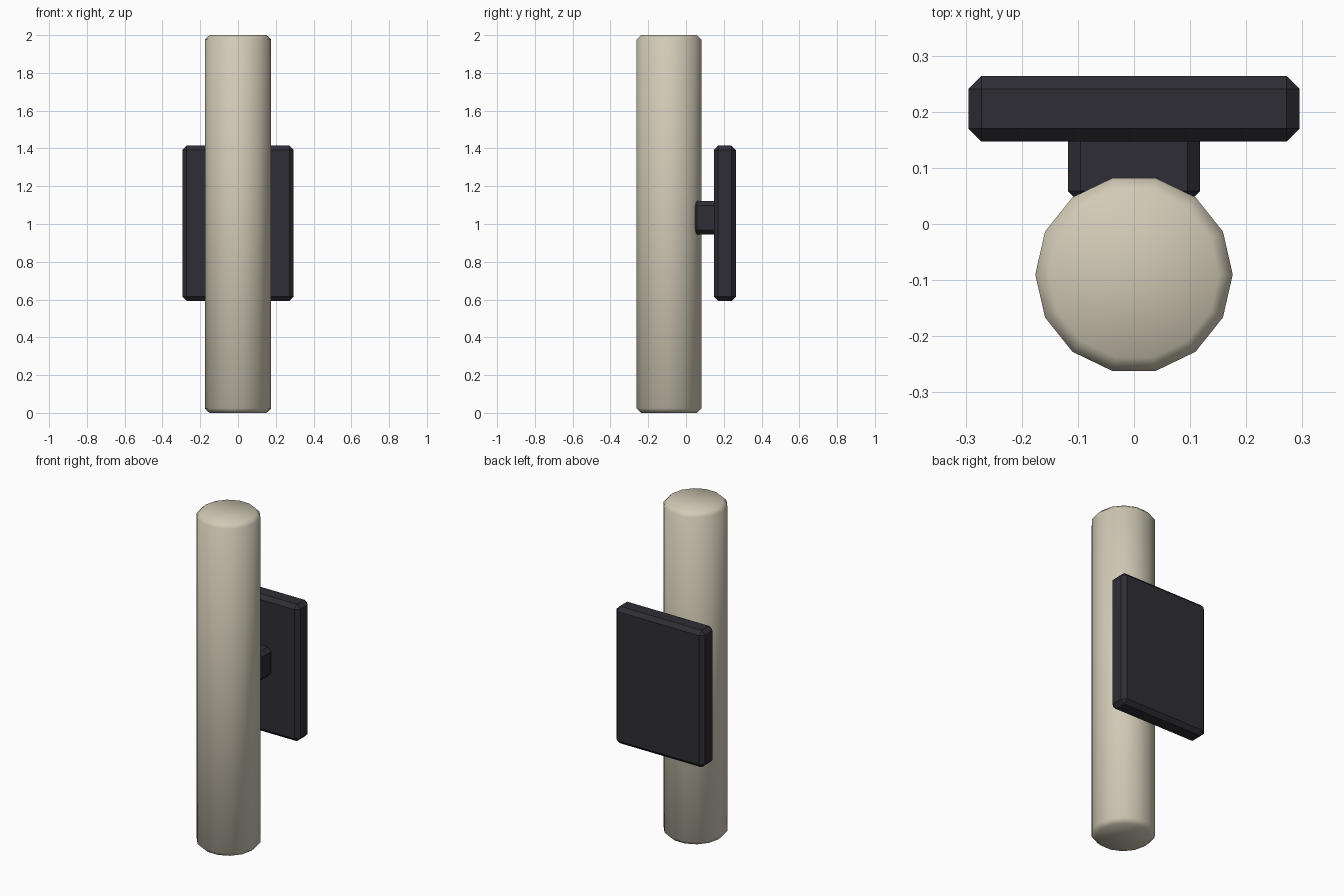
import bpy

if "Cube" in bpy.data.objects:
    bpy.data.objects.remove(bpy.data.objects["Cube"], do_unlink=True)


def material(name, rgb):
    mat = bpy.data.materials.new(name)
    mat.use_nodes = True
    mat.diffuse_color = (*rgb, 1)
    mat.node_tree.nodes["Principled BSDF"].inputs["Base Color"].default_value = (*rgb, 1)
    return mat


cream = material("warm cream", (0.64, 0.59, 0.47))
charcoal = material("charcoal", (0.027, 0.027, 0.036))


def finish(obj, name, mat, width, angle):
    """Name, colour and chamfer a part."""
    obj.name = name
    obj.data.materials.append(mat)
    bpy.ops.object.transform_apply(location=False, rotation=True, scale=True)
    bevel = obj.modifiers.new("chamfer", "BEVEL")
    bevel.width = width
    bevel.segments = 1
    bevel.limit_method = "ANGLE"
    bevel.angle_limit = angle
    bpy.ops.object.modifier_apply(modifier=bevel.name)


def block(name, low, high):
    """Chamfered box between two corners."""
    centre = [(a + b) / 2 for a, b in zip(low, high)]
    bpy.ops.mesh.primitive_cube_add(size=1, location=centre)
    obj = bpy.context.object
    obj.scale = [b - a for a, b in zip(low, high)]
    finish(obj, name, charcoal, 0.023, 0.5)


# Wall plate and the arm that carries the tube
block("wall_plate", (-0.295, 0.147, 0.592), (0.295, 0.264, 1.415))
block("support_arm", (-0.118, 0.036, 0.945), (0.118, 0.19, 1.121))

# Fourteen-sided light tube, a corner facing each side, smooth all over
bpy.ops.mesh.primitive_cylinder_add(vertices=14, radius=0.176, depth=2,
                                    location=(0, -0.09, 1))
tube = bpy.context.object
tube.rotation_euler.z = 1.5707963
finish(tube, "light_tube", cream, 0.024, 1.0)
bpy.ops.object.shade_smooth()
